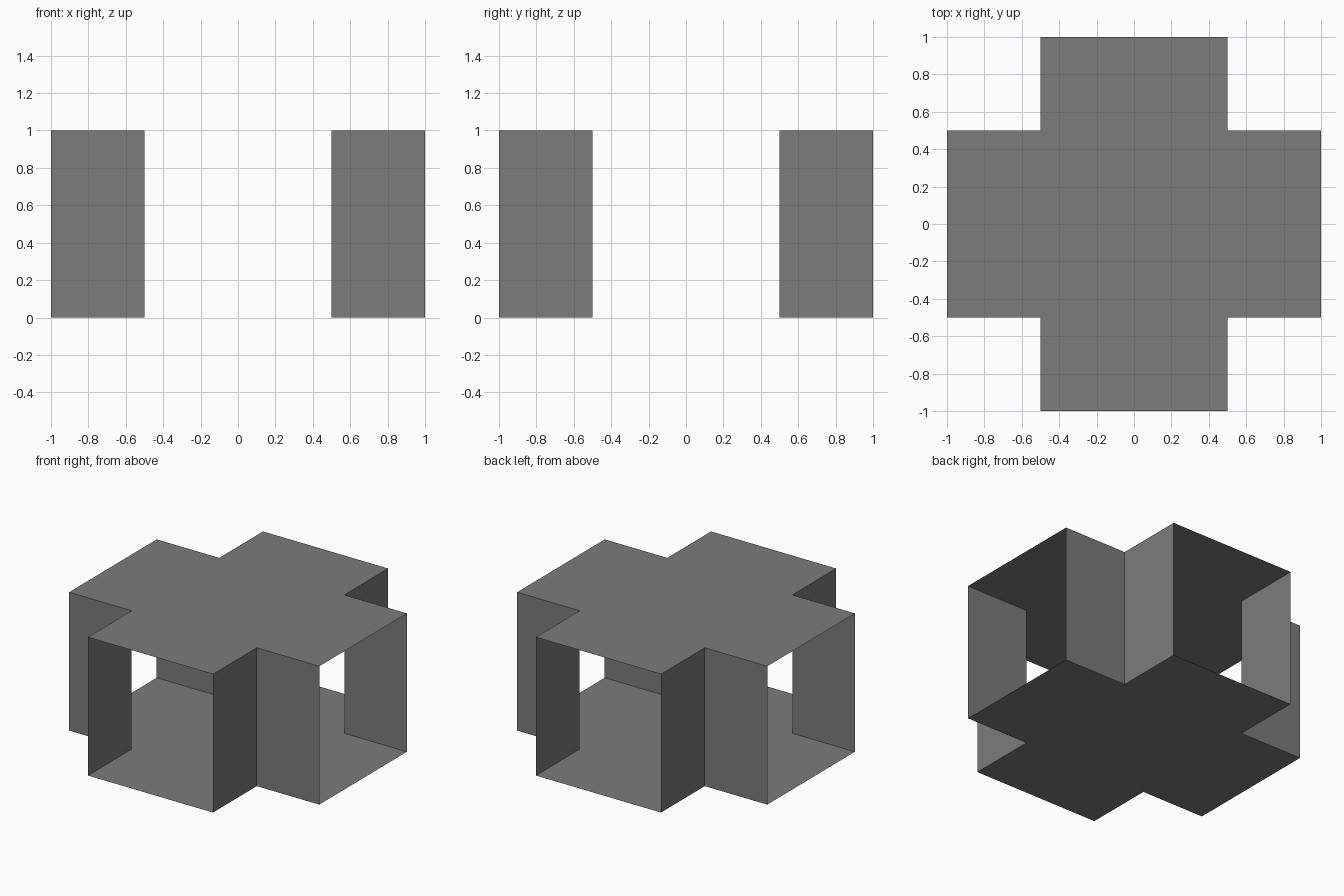
import bpy, bmesh

if "Cube" in bpy.data.objects:
    bpy.data.objects.remove(bpy.data.objects["Cube"])

R, H, Z = 1.0, 0.5, 1.0   # arm reach, arm half width, height

# Plus-shaped outline, counter-clockwise: three corners per quarter turn
outline = []
corners = [(R, -H), (R, H), (H, H)]
for _ in range(4):
    outline += corners
    corners = [(-y, x) for x, y in corners]

bm = bmesh.new()
low = [bm.verts.new((x, y, 0)) for x, y in outline]
high = [bm.verts.new((x, y, Z)) for x, y in outline]

# Floor and roof
bm.faces.new(low[::-1])
bm.faces.new(high)

# Notch walls; the end of each arm (every third side) stays open
for i in range(12):
    if i % 3:
        j = (i + 1) % 12
        bm.faces.new((low[i], low[j], high[j], high[i]))

mesh = bpy.data.meshes.new("cross_corridor")
bm.to_mesh(mesh)
bm.free()

# Dark grey surface
grey = bpy.data.materials.new("dark_grey")
grey.diffuse_color = (0.2, 0.2, 0.2, 1)
grey.use_nodes = True
grey.node_tree.nodes["Principled BSDF"].inputs["Base Color"].default_value = grey.diffuse_color
mesh.materials.append(grey)
bpy.context.collection.objects.link(bpy.data.objects.new("cross_corridor", mesh))
